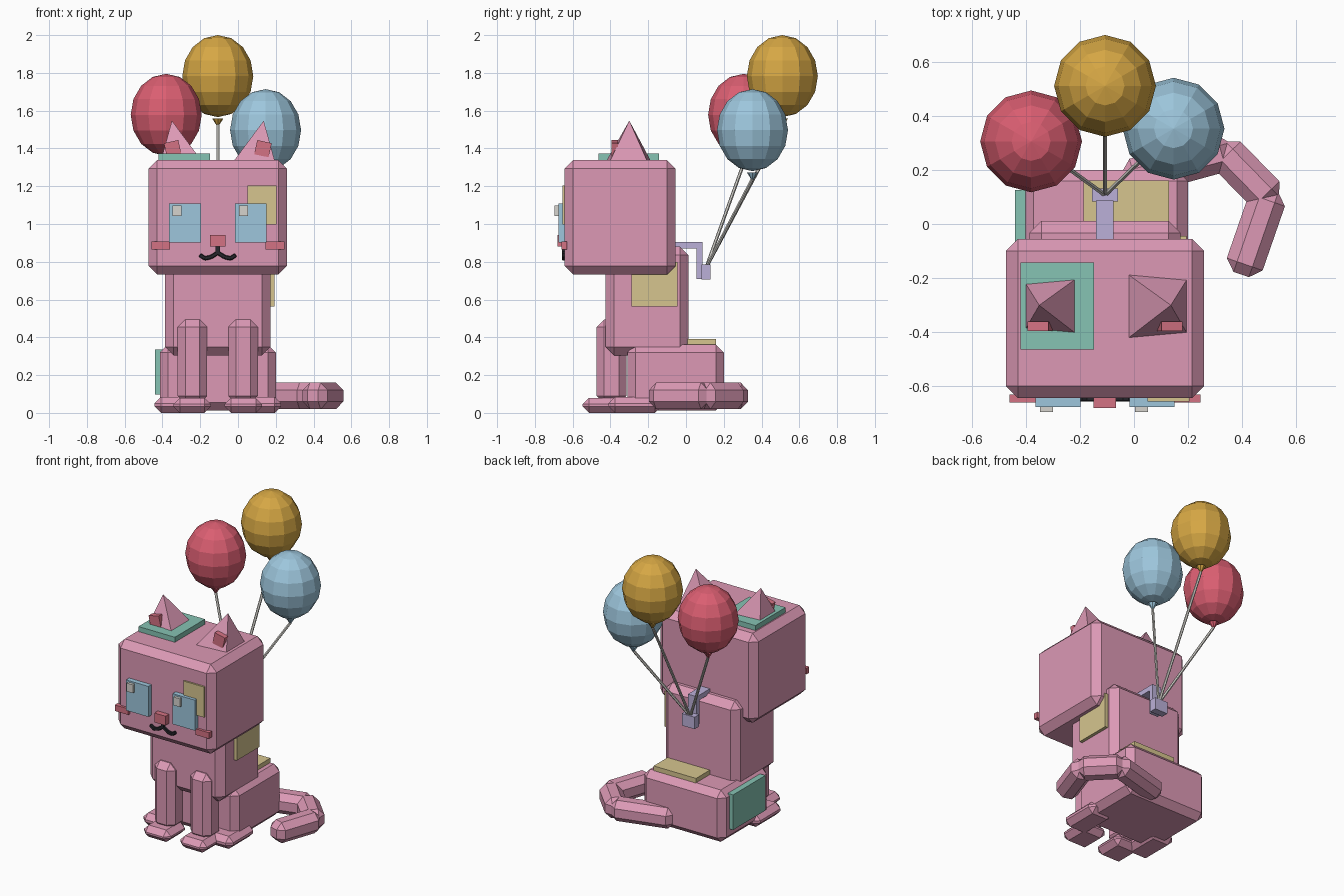
import bpy, bmesh, math
from mathutils import Vector, Matrix

if "Cube" in bpy.data.objects:
    bpy.data.objects.remove(bpy.data.objects["Cube"])

CX = -0.107  # symmetry line of the cat


def material(name, rgb):
    m = bpy.data.materials.new(name)
    m.diffuse_color = [((c / 255 + 0.055) / 1.055) ** 2.4 for c in rgb] + [1]
    m.use_nodes = True
    m.node_tree.nodes["Principled BSDF"].inputs["Base Color"].default_value = m.diffuse_color
    return m


PINK = material("pink", (220, 153, 181))
RED = material("balloon red", (218, 94, 113))
GOLD = material("gold", (214, 167, 68))
BLUE = material("light blue", (157, 198, 220))
TAN = material("sand patch", (214, 197, 143))
TEAL = material("teal patch", (134, 195, 179))
ROSE = material("rose", (212, 114, 131))
WHITE = material("soft white", (214, 212, 206))
LILAC = material("lilac", (187, 176, 216))
BLACK = material("dark", (38, 38, 44))


def finish(name, bm, mat):
    bmesh.ops.recalc_face_normals(bm, faces=bm.faces)
    me = bpy.data.meshes.new(name)
    bm.to_mesh(me)
    bm.free()
    me.materials.append(mat)
    ob = bpy.data.objects.new(name, me)
    bpy.context.collection.objects.link(ob)
    return ob


def box(name, mat, x, y, z, bevel=0, rot=None):
    """Box from (min, max) ranges, optionally chamfered and turned about its centre."""
    bm = bmesh.new()
    bmesh.ops.create_cube(bm, size=1)
    bmesh.ops.scale(bm, vec=(x[1] - x[0], y[1] - y[0], z[1] - z[0]), verts=bm.verts)
    if bevel:
        bmesh.ops.bevel(bm, geom=bm.edges[:], offset=bevel, segments=1,
                        profile=0.5, affect='EDGES')
    if rot:
        bmesh.ops.transform(bm, matrix=rot, verts=bm.verts)
    c = Vector((sum(x) / 2, sum(y) / 2, sum(z) / 2))
    bmesh.ops.translate(bm, vec=c, verts=bm.verts)
    return finish(name, bm, mat)


def sided(s, a, b):
    """Range a..b measured outward from the symmetry line, on side s."""
    return tuple(sorted((CX + s * a, CX + s * b)))


def bar(name, mat, p, q, w, bevel=0, extend=0):
    """Square bar between two points."""
    p, q = Vector(p), Vector(q)
    h, L, c = w / 2, (q - p).length / 2 + extend, (p + q) / 2
    rot = (q - p).to_track_quat('X', 'Z').to_matrix().to_4x4()
    return box(name, mat, (c.x - L, c.x + L), (c.y - h, c.y + h),
               (c.z - h, c.z + h), bevel, rot)


def cone(name, mat, p, q, r1, r2, n):
    p, q = Vector(p), Vector(q)
    bm = bmesh.new()
    bmesh.ops.create_cone(bm, cap_ends=True, segments=n, radius1=r1, radius2=r2,
                          depth=(q - p).length)
    rot = (q - p).to_track_quat('Z', 'Y').to_matrix().to_4x4()
    bmesh.ops.transform(bm, matrix=Matrix.Translation((p + q) / 2) @ rot, verts=bm.verts)
    return finish(name, bm, mat)


# Main body masses
box("head", PINK, (-0.473, 0.259), (-0.643, -0.055), (0.733, 1.338), 0.045)
box("torso", PINK, (-0.386, 0.172), (-0.426, 0.012), (0.305, 0.882), 0.045)
box("hips", PINK, (-0.413, 0.2), (-0.31, 0.2), (0.012, 0.362), 0.042)

# Mirrored parts: legs, paws, ears, eyes, cheeks
for s, side in ((-1, "left"), (1, "right")):
    box(f"front_leg_{side}", PINK, sided(s, 0.056, 0.212), (-0.473, -0.315), (0.05, 0.495), 0.04)
    box(f"front_paw_{side}", PINK, sided(s, 0.036, 0.235), (-0.547, -0.33), (0, 0.08), 0.034)
    box(f"hind_paw_{side}", PINK, sided(s, 0.15, 0.335), (-0.41, -0.13), (0, 0.085), 0.034)

    bm = bmesh.new()  # ear: pyramid leaning outward
    base = [bm.verts.new((CX + s * dx, -0.304 + dy, 1.33)) for dx, dy in
            ((0.082, -0.12), (0.303, -0.1), (0.303, 0.1), (0.082, 0.12))]
    tip = bm.verts.new((CX + s * 0.243, -0.3, 1.547))
    bm.faces.new(base)
    for i in range(4):
        bm.faces.new((base[i], base[(i + 1) % 4], tip))
    finish(f"ear_{side}", bm, PINK)
    box(f"inner_ear_{side}", ROSE, sided(s, 0.2, 0.278), (-0.395, -0.36), (1.36, 1.437),
        0, Matrix.Rotation(s * 0.22, 4, 'Y'))

    box(f"eye_{side}", BLUE, sided(s, 0.09, 0.257), (-0.676, -0.63), (0.902, 1.108))
    gx = CX + (-0.216 if s < 0 else 0.135)
    box(f"eye_glint_{side}", WHITE, (gx - 0.024, gx + 0.024), (-0.695, -0.66), (1.042, 1.098))
    box(f"cheek_{side}", ROSE, sided(s, 0.252, 0.352), (-0.66, -0.63), (0.866, 0.907))

    # Half of the mouth
    pts = [(0, 0.848), (0.036, 0.825), (0.068, 0.818), (0.092, 0.834)]
    for i in range(3):
        (a, za), (b, zb) = pts[i], pts[i + 1]
        bar(f"mouth_{side}_{i + 1}", BLACK, (CX + s * a, -0.645, za),
            (CX + s * b, -0.645, zb), 0.022, 0.004, 0.004)

box("nose", ROSE, (-0.149, -0.066), (-0.68, -0.63), (0.88, 0.943))
bar("mouth_line", BLACK, (CX, -0.645, 0.89), (CX, -0.645, 0.845), 0.022)

# Sewn-on patches
box("face_patch", TAN, (0.05, 0.205), (-0.655, -0.63), (0.997, 1.203))
box("torso_patch", TAN, (0.15, 0.193), (-0.288, -0.045), (0.563, 0.8))
box("hip_top_patch", TAN, (-0.187, 0.13), (-0.05, 0.16), (0.35, 0.392))
box("head_patch", TEAL, (-0.42, -0.148), (-0.463, -0.142), (1.32, 1.372))
box("hip_side_patch", TEAL, (-0.44, -0.4), (-0.22, 0.126), (0.098, 0.335))

# Tail curling round to the right
joints = [(-0.01, 0.17, 0.09), (0.335, 0.264, 0.09), (0.495, 0.1, 0.09), (0.405, -0.16, 0.09)]
for i in range(3):
    bar(f"tail_segment_{i + 1}", PINK, joints[i], joints[i + 1], 0.14, 0.04, 0.028)

# Hook on the back that holds the strings
box("hook_arm", LILAC, (-0.141, -0.075), (-0.08, 0.087), (0.87, 0.904))
box("hook_drop", LILAC, (-0.141, -0.075), (0.056, 0.087), (0.71, 0.9))
box("hook_block", LILAC, (-0.156, -0.06), (0.083, 0.131), (0.705, 0.786))

# Balloons with knots and strings
for name, mat, c in (("red", RED, (-0.38, 0.305, 1.578)),
                     ("gold", GOLD, (CX, 0.51, 1.783)),
                     ("blue", BLUE, (0.146, 0.352, 1.497))):
    c = Vector(c)
    bm = bmesh.new()
    bmesh.ops.create_uvsphere(bm, u_segments=12, v_segments=8, radius=1)
    bmesh.ops.scale(bm, vec=(0.188, 0.188, 0.217), verts=bm.verts)
    bmesh.ops.translate(bm, vec=c, verts=bm.verts)
    finish(f"balloon_{name}", bm, mat)
    top = c - Vector((0, 0, 0.224))
    low = c - Vector((0, 0, 0.268))
    cone(f"knot_{name}", mat, low, top, 0.002, 0.03, 8)
    cone(f"string_{name}", WHITE, (CX, 0.107, 0.77), low + Vector((0, 0, 0.01)), 0.009, 0.009, 6)
